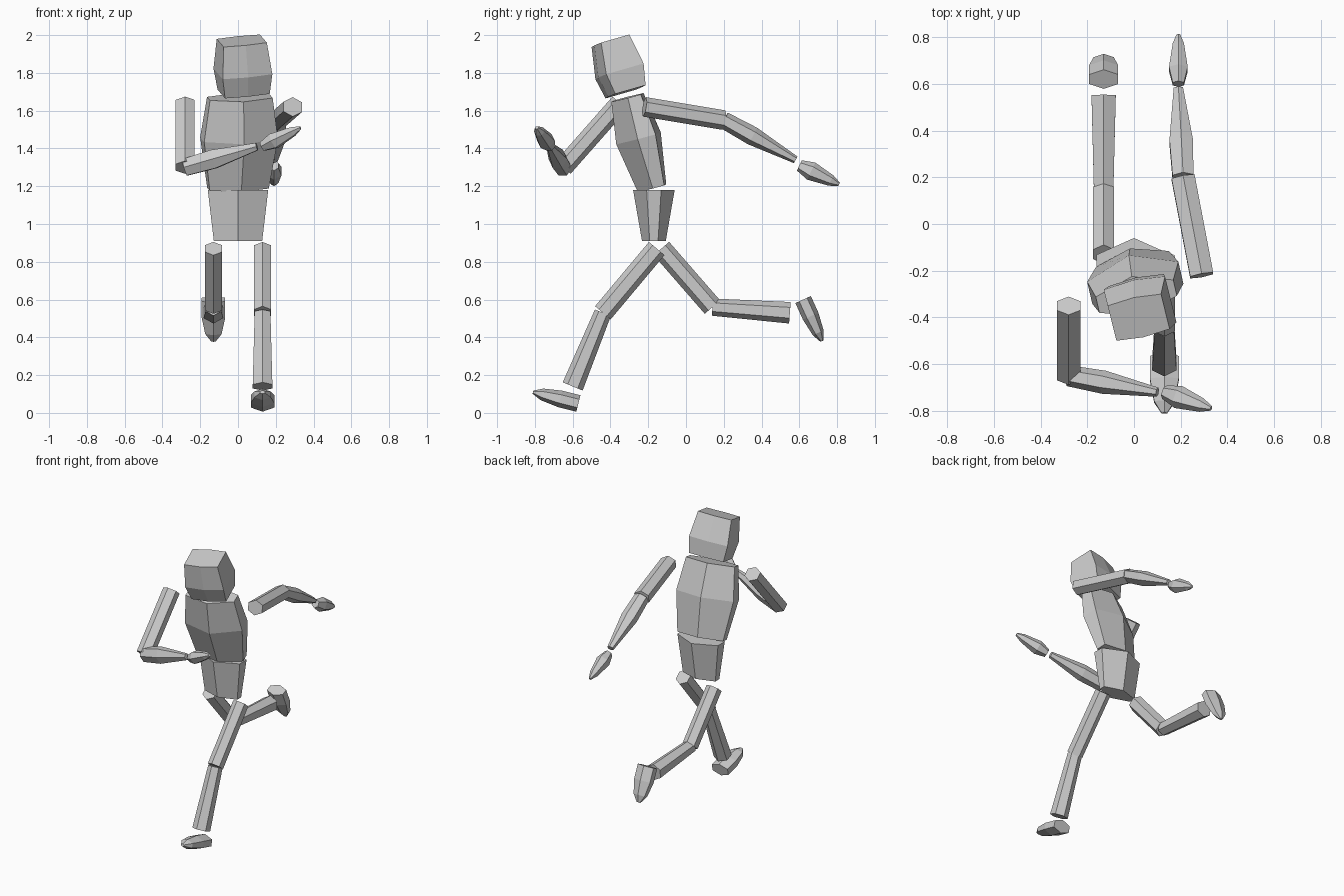
import bpy, bmesh, math
from mathutils import Vector

if "Cube" in bpy.data.objects:
    bpy.data.objects.remove(bpy.data.objects["Cube"], do_unlink=True)

grey = bpy.data.materials.new("plain_grey")
grey.use_nodes = True
grey.diffuse_color = (0.6, 0.6, 0.6, 1)
grey.node_tree.nodes["Principled BSDF"].inputs["Base Color"].default_value = grey.diffuse_color

ACROSS = Vector((1, 0, 0))
UPRIGHT = Vector((0, 0, 1))

# Swelling of each kind of part: (fraction of length, fraction of full width)
STRAIGHT = [(0, 1), (1, 1)]
SHIN = [(0, .8), (1, 1)]
FOREARM = [(0, .9), (.4, 1), (1, .4)]
HAND = [(0, .6), (.3, 1), (.8, .6), (1, .2)]
FOOT = [(0, 1), (.4, 1), (.8, .7), (1, .2)]
HIPS = [(0, .8), (1, 1)]
TORSO = [(0, .8), (.55, 1), (1, .85)]
HEAD = [(0, .9), (.4, 1), (1, .87)]


def outline(half_width, half_depth, flat):
    """Six corners: a ridge front and back, and a flat band on each side."""
    return [(0, half_depth), (half_width, flat * half_depth),
            (half_width, -flat * half_depth), (0, -half_depth),
            (-half_width, -flat * half_depth), (-half_width, flat * half_depth)]


def loft(name, start, end, width, depth, swelling, side=ACROSS, flat=.5, depth_power=1):
    """Loft flat-sided rings from start to end, with half width measured along side."""
    start, end = Vector(start), Vector(end)
    axis = (end - start).normalized()
    wide = (side - axis * side.dot(axis)).normalized()
    deep = axis.cross(wide)
    bm = bmesh.new()
    rings = []
    for along, scale in swelling:
        centre = start.lerp(end, along)
        corners = outline(width * scale, depth * scale ** depth_power, flat)
        rings.append([bm.verts.new(centre + wide * u + deep * v) for u, v in corners])
    for low, high in zip(rings, rings[1:]):
        for i in range(len(low)):
            bm.faces.new((low[i - 1], low[i], high[i], high[i - 1]))
    bm.faces.new(rings[0])
    bm.faces.new(rings[-1])
    bmesh.ops.recalc_face_normals(bm, faces=bm.faces)
    mesh = bpy.data.meshes.new(name)
    bm.to_mesh(mesh)
    bm.free()
    mesh.materials.append(grey)
    bpy.context.collection.objects.link(bpy.data.objects.new(name, mesh))


def twisted(degrees):
    """Sideways direction after a turn about the vertical."""
    angle = math.radians(degrees)
    return Vector((math.cos(angle), math.sin(angle), 0))


def leg(label, x, hip, knee, ankle, heel, toe):
    """A leg lies in one upright plane, so its joints are (y, z) pairs."""
    hip, knee, ankle, heel, toe = [(x, *joint) for joint in (hip, knee, ankle, heel, toe)]
    loft(label + "_thigh", hip, knee, .045, .054, STRAIGHT)
    loft(label + "_shin", knee, ankle, .052, .057, SHIN)
    loft(label + "_foot", heel, toe, .062, .045, FOOT)


def arm(label, shoulder, elbow, wrist, palm, fingertip, side):
    loft(label + "_upper_arm", shoulder, elbow, .05, .052, STRAIGHT)
    loft(label + "_forearm", elbow, wrist, .05, .05, FOREARM, side)
    loft(label + "_hand", palm, fingertip, .04, .05, HAND, side)


# Head and body, twisted with the stride
loft("head", (.03, -.32, 1.7), (.02, -.4, 1.97), .135, .12, HEAD,
     side=twisted(14), flat=.88, depth_power=2)
loft("torso", (0, -.18, 1.19), (.01, -.31, 1.67), .2, .125, TORSO,
     side=twisted(13), flat=.4, depth_power=2)
loft("hips", (0, -.17, .91), (0, -.17, 1.18), .16, .11, HIPS, flat=.35, depth_power=2.5)

# Left leg steps forward, right leg kicks back
leg("left", .13, hip=(-.155, .87), knee=(-.44, .53), ankle=(-.6, .14),
    heel=(-.57, .05), toe=(-.81, .11))
leg("right", -.13, hip=(-.13, .87), knee=(.14, .56), ankle=(.55, .53),
    heel=(.62, .6), toe=(.72, .38))

# Left arm swings back, right arm bends across the front
arm("left", shoulder=(.29, -.22, 1.62), elbow=(.21, .2, 1.55), wrist=(.19, .58, 1.34),
    palm=(.19, .6, 1.31), fingertip=(.19, .81, 1.21), side=ACROSS)
arm("right", shoulder=(-.28, -.35, 1.64), elbow=(-.28, -.65, 1.3), wrist=(.1, -.72, 1.41),
    palm=(.13, -.72, 1.41), fingertip=(.33, -.79, 1.51), side=UPRIGHT)
